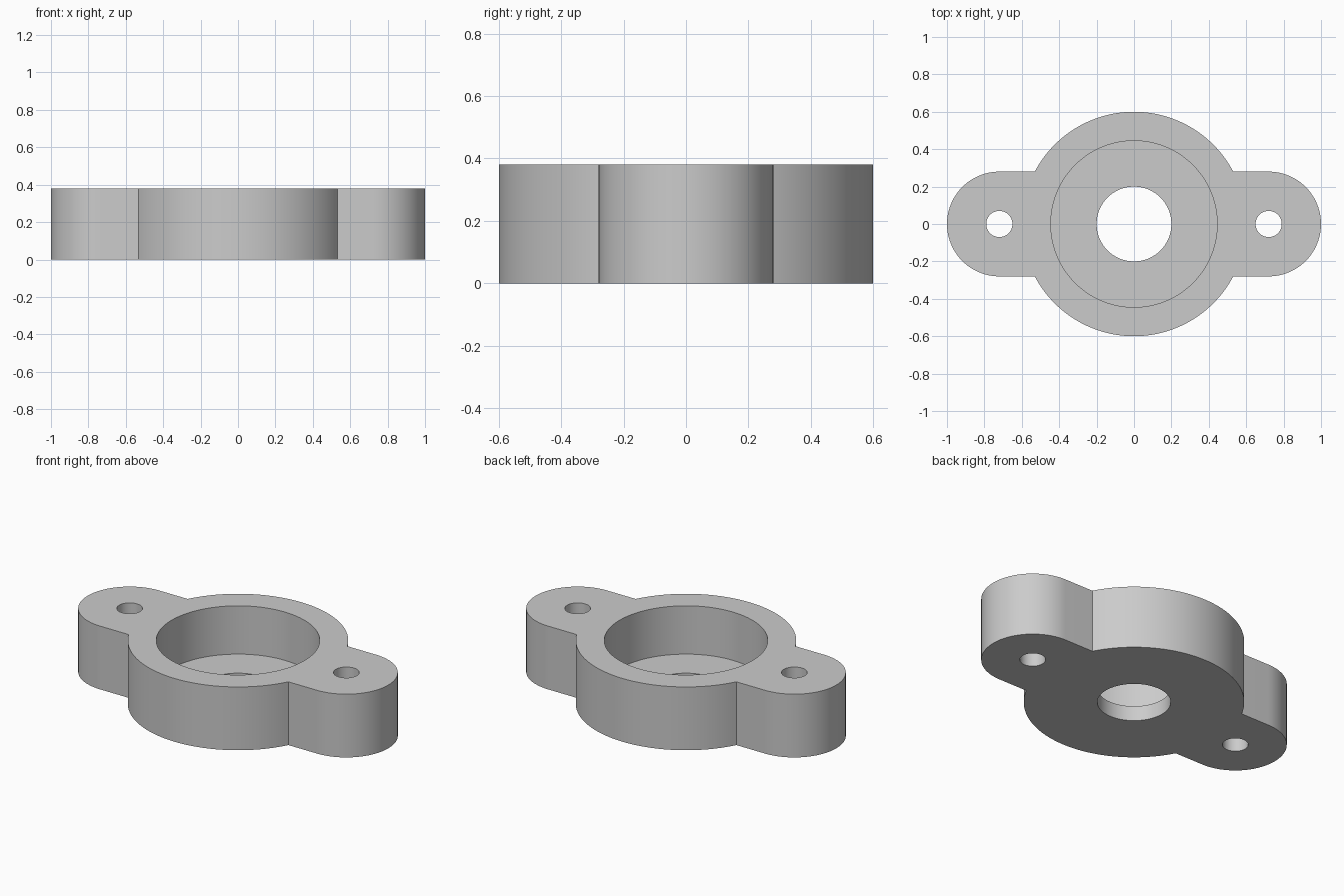
import bpy
import bmesh
from math import asin, cos, sin, pi, radians

HEIGHT = 0.38
FLOOR = 0.09
BODY_R = 0.6
LUG_R = 0.28
LUG_X = 0.72

cube = bpy.data.objects.get("Cube")
if cube:
    bpy.data.objects.remove(cube, do_unlink=True)

grey = bpy.data.materials.new("light grey")
grey.use_nodes = True
colour = (0.6, 0.6, 0.6, 1)
grey.diffuse_color = colour
grey.node_tree.nodes["Principled BSDF"].inputs["Base Color"].default_value = colour


def arc(cx, r, start, end, steps):
    """Points along an arc centred on the x axis."""
    angles = [start + (end - start) * i / steps for i in range(steps + 1)]
    return [(cx + r * cos(a), r * sin(a)) for a in angles]


def prism(name, outline, z0, z1):
    """Solid made by raising a flat outline from z0 to z1."""
    bm = bmesh.new()
    face = bm.faces.new([bm.verts.new((x, y, z0)) for x, y in outline])
    raised = bmesh.ops.extrude_face_region(bm, geom=[face])["geom"]
    top = [v for v in raised if isinstance(v, bmesh.types.BMVert)]
    bmesh.ops.translate(bm, verts=top, vec=(0, 0, z1 - z0))
    bmesh.ops.recalc_face_normals(bm, faces=bm.faces)
    mesh = bpy.data.meshes.new(name)
    bm.to_mesh(mesh)
    bm.free()
    mesh.materials.append(grey)
    obj = bpy.data.objects.new(name, mesh)
    bpy.context.collection.objects.link(obj)
    return obj


def drill(target, name, x, r, z0, steps):
    """Cut a round hole from z0 up through the top."""
    cutter = prism(name, arc(x, r, 0, 2 * pi, steps)[:-1], z0, HEIGHT + 0.1)
    cutter.hide_render = True
    mod = target.modifiers.new(name, "BOOLEAN")
    mod.operation = "DIFFERENCE"
    mod.solver = "EXACT"
    mod.object = cutter
    bpy.context.view_layer.objects.active = target
    bpy.ops.object.modifier_apply(modifier=mod.name)
    bpy.data.objects.remove(cutter, do_unlink=True)


# Flange body: round centre with a rounded lug on each side
join = asin(LUG_R / BODY_R)
outline = (arc(LUG_X, LUG_R, -pi / 2, pi / 2, 48)
           + arc(0, BODY_R, join, pi - join, 64)
           + arc(-LUG_X, LUG_R, pi / 2, 3 * pi / 2, 48)
           + arc(0, BODY_R, pi + join, 2 * pi - join, 64))
flange = prism("flange_housing", outline, 0, HEIGHT)

# Bearing recess, shaft hole and bolt holes
drill(flange, "recess_cutter", 0, 0.445, FLOOR, 96)
drill(flange, "shaft_cutter", 0, 0.2, -0.1, 64)
for side, x in (("left", LUG_X), ("right", -LUG_X)):
    drill(flange, side + "_bolt_cutter", x, 0.07, -0.1, 48)

# Smooth curved walls, crisp rims
bpy.ops.object.select_all(action="DESELECT")
flange.select_set(True)
bpy.context.view_layer.objects.active = flange
bpy.ops.object.shade_smooth_by_angle(angle=radians(30))
